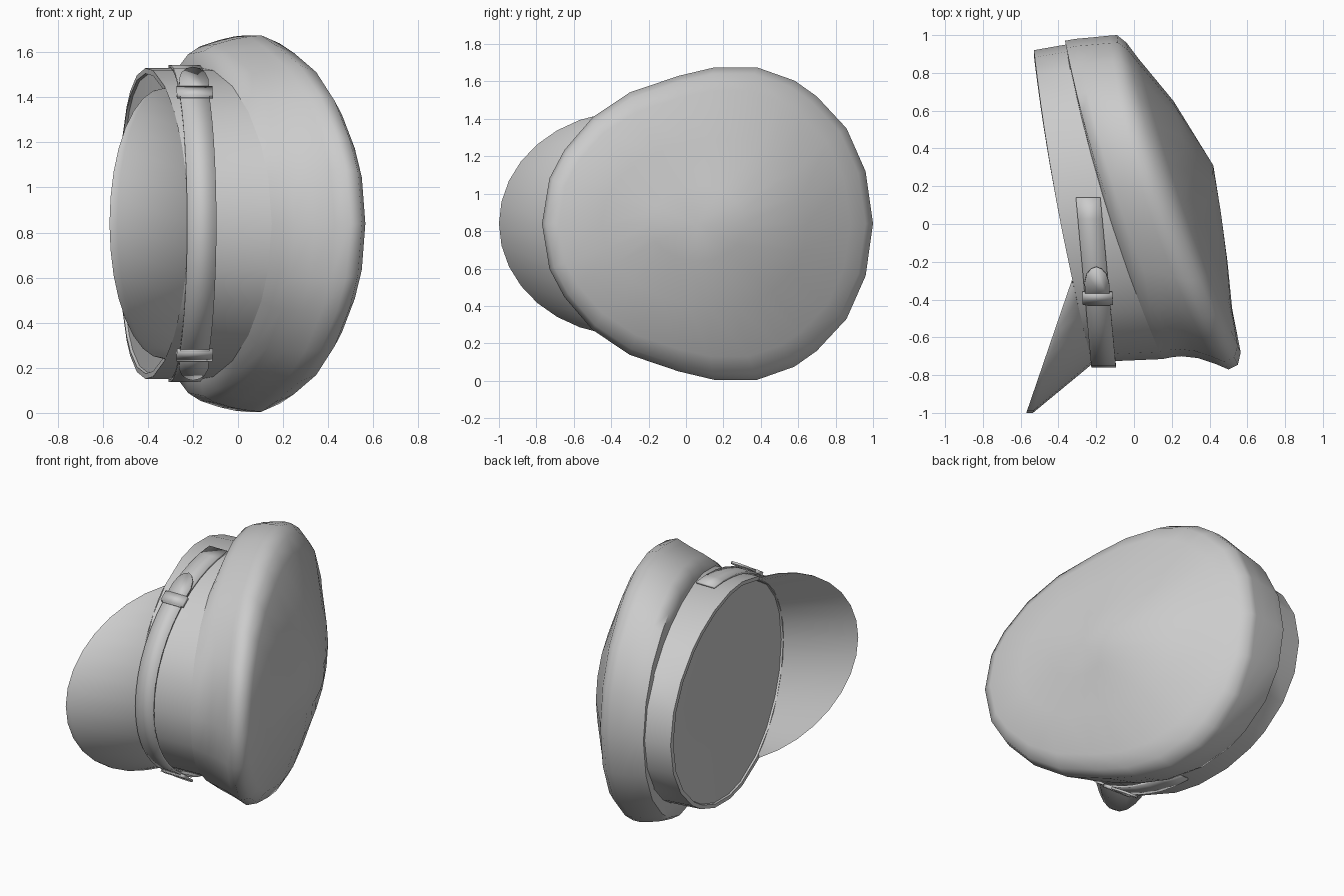
import bpy, bmesh, math
from mathutils import Vector

cube = bpy.data.objects.get("Cube")
if cube:
    bpy.data.objects.remove(cube, do_unlink=True)

MID = 0.84  # height of the symmetry plane

grey = bpy.data.materials.new("cloth grey")
grey.use_nodes = True
grey.diffuse_color = (0.6, 0.6, 0.6, 1)
grey.node_tree.nodes["Principled BSDF"].inputs["Base Color"].default_value = (0.6, 0.6, 0.6, 1)


def make(name, verts, faces, angle=40, thick=0):
    mesh = bpy.data.meshes.new(name)
    mesh.from_pydata([tuple(v) for v in verts], [], faces)
    bm = bmesh.new()
    bm.from_mesh(mesh)
    bmesh.ops.recalc_face_normals(bm, faces=bm.faces)
    bm.to_mesh(mesh)
    bm.free()
    mesh.materials.append(grey)
    obj = bpy.data.objects.new(name, mesh)
    bpy.context.collection.objects.link(obj)
    if thick:
        mod = obj.modifiers.new("thickness", "SOLIDIFY")
        mod.thickness, mod.offset = thick, 0
    bpy.ops.object.select_all(action="DESELECT")
    obj.select_set(True)
    bpy.context.view_layer.objects.active = obj
    bpy.ops.object.shade_smooth_by_angle(angle=math.radians(angle))


# Half outline of the crown, front to back: (along, half height)
EGG = [(-1, 0), (-.955, .29), (-.865, .47), (-.695, .68), (-.47, .84), (-.175, .946),
       (.04, 1), (.3, 1), (.525, .916), (.66, .815), (.84, .61), (.955, .335), (1, 0)]
LOOP = EGG + [(u, -w) for u, w in EGG[-2:0:-1]]
N = len(LOOP)


def ring(xf, xb, sag, yf, yb, h, rounding):
    """Tilted loop from front (xf, yf) to back (xb, yb); rounding turns egg to ellipse."""
    out = []
    for u, w in LOOP:
        e = math.copysign(math.sqrt(max(0, 1 - u * u)), w)
        w += (e - w) * rounding
        t = (u + 1) / 2
        out.append(Vector((xf + (xb - xf) * t + sag * (1 - u * u),
                           yf + (yb - yf) * t, MID + h * w)))
    return out


def inset(points, s=.965, rise=0):
    return [Vector((p.x + rise, .09 + (p.y - .09) * s, MID + (p.z - MID) * s)) for p in points]


def loft(rings, centre):
    verts = [v for r in rings for v in r] + [Vector(centre)]
    faces = [(k * N + i, k * N + (i + 1) % N, (k + 1) * N + (i + 1) % N, (k + 1) * N + i)
             for k in range(len(rings) - 1) for i in range(N)]
    last = (len(rings) - 1) * N
    faces += [(last + i, last + (i + 1) % N, len(verts) - 1) for i in range(N)]
    return verts, faces


# Head band with a narrow lip and a flat lining across its opening
band_low = ring(-.22, -.53, -.03, -.74, .92, .69, 1)
band_high = ring(-.085, -.36, .0, -.725, .95, .69, 1)
neck = ring(.15, -.362, -.05, -.715, .955, .69, 1)
make("head_band", *loft([neck, band_high, band_low, inset(band_low), inset(band_low, .96, .012)],
                        (-.385, .09, MID)))

# Crown: overhanging lip, soft rim and domed top
crown_rings = [
    neck,
    ring(.2, -.365, -.06, -.705, .97, .765, .4),
    ring(.25, -.31, -.06, -.70, .98, .795, .25),
    ring(.34, -.2, -.08, -.71, .99, .818, .1),
    ring(.43, -.13, -.09, -.74, .997, .83, 0),
    ring(.50, -.09, -.09, -.77, 1.0, .835, 0),
    ring(.55, -.04, -.06, -.745, .96, .80, 0),
    ring(.565, .02, -.04, -.68, .88, .71, 0),
    ring(.52, .21, -.02, -.45, .65, .45, .2),
    ring(.495, .42, -.03, -.2, .31, .2, .5),
]
make("crown", *loft(crown_rings, (.46, .06, MID)), angle=60)

# Visor: thin sloping sheet from the band to an elliptical edge
STEPS = 16
root, upper, lower = [], [], []
for i in range(STEPS + 1):
    a = math.pi * (i / STEPS - .5)
    z = .6 * math.sin(a)
    y = .09 - .83 * math.sqrt(1 - (z / .69) ** 2)
    u = (y - .09) / .83
    root.append(Vector((-.375 - .155 * u - .03 * (1 - u * u), y, MID + z)))
    y = -.3 - .7 * math.cos(a)
    x = -.33 + .343 * (y + .3)
    lower.append(Vector((x, y, MID + z)))
    upper.append(Vector((x + .035 * math.cos(a), y, MID + z)))
M = STEPS + 1
make("visor", root + upper + lower + inset(root),
     [(k * M + i, k * M + i + 1, (k + 1) * M + i + 1, (k + 1) * M + i)
      for k in range(3) for i in range(STEPS)])


# Strap around the front of the band
def on_band(y, lift):
    """Point above the upper side of the band, with its outward normal."""
    u = (y - .09) / .835
    w = math.sqrt(max(0, 1 - u * u))
    n = Vector((0, u / .835, w / .69)).normalized()
    return Vector((-.23 - .093 * y, y, MID + .69 * w)) + n * lift, n


strap = []
for i in range(25):
    a = (i / 24 - .5) * 2 * math.radians(93.5)
    p, n = on_band(.09 - .835 * math.cos(a), .008)
    if a < 0:
        p.z = 2 * MID - p.z
    strap += [p + Vector((side * .065, 0, 0)) for side in (-1, 1)]
make("strap", strap, [(2 * i, 2 * i + 1, 2 * i + 3, 2 * i + 2) for i in range(24)], thick=.014)

# Strap tongue and buckle on both sides
TONGUE = [(0, -.065), (.6, -.065), (.82, -.052), (.95, -.028), (1, 0),
          (.95, .028), (.82, .052), (.6, .065), (0, .065)]
for label, sign in (("upper", 1), ("lower", -1)):
    start, n = on_band(-.42, .015)
    along = Vector((-.2, -.23, MID + .69)) - start
    step = along.normalized() * .035
    centre = start + along * .18
    plates = {
        "strap_tongue": ([start + along * t + Vector((s, 0, 0)) for t, s in TONGUE], .014),
        "buckle": ([centre + step * k + Vector((s, 0, 0))
                    for k, s in ((-1, -.08), (-1, .08), (1, .08), (1, -.08))], .022),
    }
    for part, (pts, thick) in plates.items():
        for p in pts:
            p.z = MID + sign * (p.z - MID)
        make(label + "_" + part, pts, [tuple(range(len(pts)))], angle=25, thick=thick)
